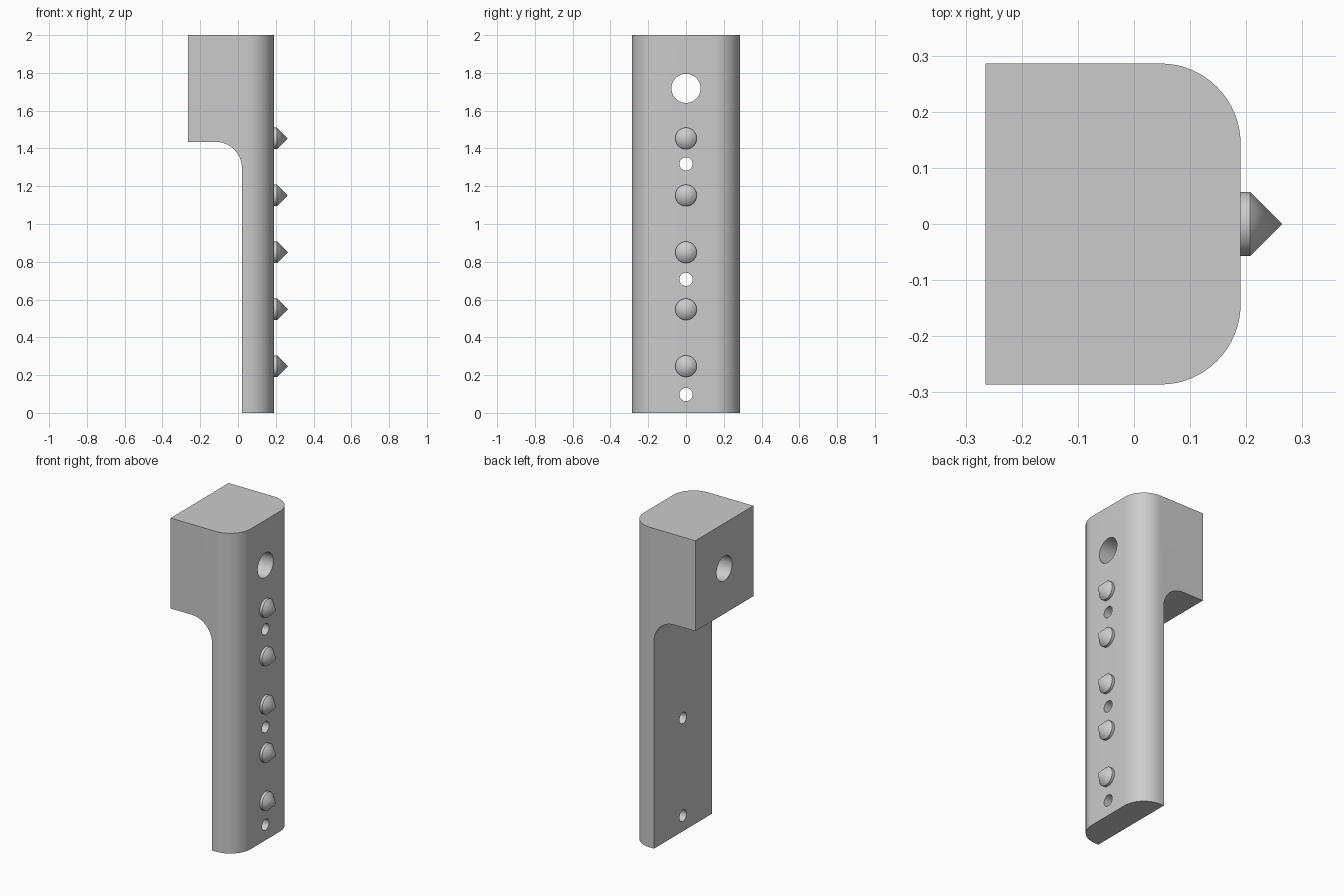
import bpy, bmesh, math
from mathutils import Matrix, Vector

cube = bpy.data.objects.get("Cube")
if cube:
    bpy.data.objects.remove(cube)

grey = bpy.data.materials.new("plain grey")
grey.use_nodes = True
COLOUR = (0.6, 0.6, 0.6, 1)
grey.diffuse_color = COLOUR
grey.node_tree.nodes["Principled BSDF"].inputs["Base Color"].default_value = COLOUR

HALF_WIDTH, BACK, FACE, STEM = 0.286, -0.265, 0.19, 0.021
HEAD_BOTTOM, FILLET, HEIGHT = 1.435, 0.14, 2.0


def make_object(name, bm):
    bmesh.ops.recalc_face_normals(bm, faces=bm.faces)
    mesh = bpy.data.meshes.new(name)
    bm.to_mesh(mesh)
    bm.free()
    mesh.materials.append(grey)
    obj = bpy.data.objects.new(name, mesh)
    bpy.context.collection.objects.link(obj)
    return obj


def smooth(obj):
    bpy.ops.object.select_all(action='DESELECT')
    obj.select_set(True)
    bpy.context.view_layer.objects.active = obj
    bpy.ops.object.shade_smooth_by_angle(angle=math.radians(30))


def add_cone(bm, x0, x1, z, r0, r1):
    """Cone or cylinder lying along x."""
    place = Matrix.Translation(((x0 + x1) / 2, 0, z)) @ Matrix.Rotation(math.pi / 2, 4, 'Y')
    bmesh.ops.create_cone(bm, cap_ends=True, segments=48, radius1=r0, radius2=r1,
                          depth=x1 - x0, matrix=place)


# Body: side profile with a filleted step, extruded across the width
profile = [(STEM, 0), (FACE, 0), (FACE, HEIGHT), (BACK, HEIGHT), (BACK, HEAD_BOTTOM)]
for i in range(17):
    a = math.pi / 2 * (1 - i / 16)
    profile.append((STEM - FILLET + FILLET * math.cos(a),
                    HEAD_BOTTOM - FILLET + FILLET * math.sin(a)))
bm = bmesh.new()
side = bm.faces.new([bm.verts.new((x, -HALF_WIDTH, z)) for x, z in profile])
grown = bmesh.ops.extrude_face_region(bm, geom=[side])
bmesh.ops.translate(bm, vec=Vector((0, 2 * HALF_WIDTH, 0)),
                    verts=[v for v in grown["geom"] if isinstance(v, bmesh.types.BMVert)])
bmesh.ops.recalc_face_normals(bm, faces=bm.faces)

# Round the two long edges of the studded face
long_edges = [e for e in bm.edges
              if all(abs(v.co.x - FACE) < 1e-4 for v in e.verts)
              and abs(e.verts[0].co.z - e.verts[1].co.z) > 1]
bmesh.ops.bevel(bm, geom=long_edges, offset=0.143, offset_type='OFFSET',
                segments=16, profile=0.5, affect='EDGES')
body = make_object("body", bm)

# Through holes
bm = bmesh.new()
for z, radius in ((1.718, 0.077), (1.318, 0.035), (0.707, 0.035), (0.097, 0.035)):
    add_cone(bm, -0.5, 0.5, z, radius, radius)
cutter = make_object("hole_cutter", bm)
cutter.hide_render = True
cutter.hide_set(True)
cut = body.modifiers.new("holes", 'BOOLEAN')
cut.operation, cut.solver, cut.object = 'DIFFERENCE', 'EXACT', cutter
bpy.context.view_layer.update()
bpy.context.view_layer.objects.active = body
bpy.ops.object.modifier_apply(modifier=cut.name)
bpy.data.objects.remove(cutter)
smooth(body)

# Pointed studs: short collar and cone
for n in range(5):
    z = 0.247 + 0.3015 * n
    bm = bmesh.new()
    add_cone(bm, FACE - 0.01, 0.207, z, 0.057, 0.057)
    add_cone(bm, 0.207, 0.264, z, 0.057, 0)
    bmesh.ops.remove_doubles(bm, verts=bm.verts, dist=1e-4)
    inner = [f for f in bm.faces if len(f.verts) > 4 and f.calc_center_median().x > FACE]
    bmesh.ops.delete(bm, geom=inner, context='FACES_ONLY')
    smooth(make_object(f"stud_{n + 1}", bm))
